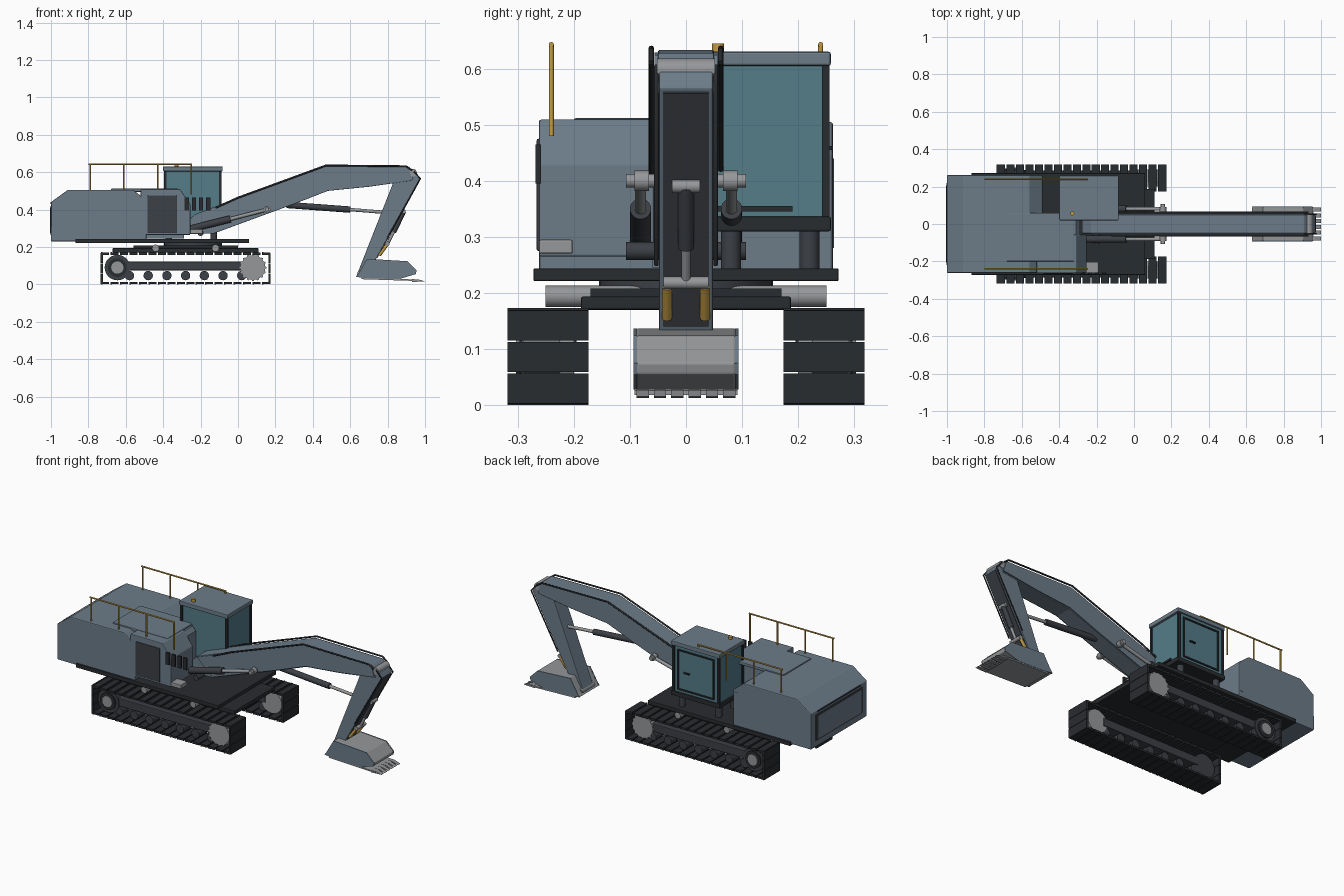
import bpy, bmesh, math
from mathutils import Vector

def mat(name, c):
    m = bpy.data.materials.new(name)
    m.diffuse_color = (*c, 1)
    return m

BODY = mat("body_blue", (0.15, 0.20, 0.25))
GLASS = mat("glass_teal", (0.09, 0.20, 0.25))
BLACK = mat("track_black", (0.022, 0.025, 0.028))
DARK = mat("dark_steel", (0.045, 0.05, 0.06))
STEEL = mat("light_steel", (0.30, 0.31, 0.32))
AMBER = mat("amber", (0.55, 0.33, 0.06))

def finish(name, bm, m, bevel=0):
    bmesh.ops.recalc_face_normals(bm, faces=bm.faces)
    me = bpy.data.meshes.new(name)
    bm.to_mesh(me)
    bm.free()
    ob = bpy.data.objects.new(name, me)
    bpy.context.collection.objects.link(ob)
    me.materials.append(m)
    if bevel:
        b = ob.modifiers.new("bevel", 'BEVEL')
        b.width, b.segments = bevel, 2
    return ob

def add_box(bm, x, y, z):
    v = bmesh.ops.create_cube(bm, size=1)["verts"]
    for p in v:
        p.co = Vector([(r[0] + r[1]) / 2 + c * (r[1] - r[0]) for r, c in zip((x, y, z), p.co)])

def box(name, x, y, z, m, bevel=0):
    bm = bmesh.new()
    add_box(bm, x, y, z)
    return finish(name, bm, m, bevel)

def prism(name, pts, y0, y1, m, bevel=0):
    # x-z profile extruded along y
    bm = bmesh.new()
    f = bm.faces.new([bm.verts.new((x, y0, z)) for x, z in pts])
    g = bmesh.ops.extrude_face_region(bm, geom=[f])["geom"]
    bmesh.ops.translate(bm, vec=(0, y1 - y0, 0), verts=[e for e in g if isinstance(e, bmesh.types.BMVert)])
    return finish(name, bm, m, bevel)

def rod(name, a, b, r, m, n=20):
    a, b = Vector(a), Vector(b)
    bm = bmesh.new()
    bmesh.ops.create_cone(bm, cap_ends=True, segments=n, radius1=r, radius2=r, depth=(b - a).length)
    ob = finish(name, bm, m)
    ob.rotation_mode = 'QUATERNION'
    ob.rotation_quaternion = Vector((0, 0, 1)).rotation_difference(b - a)
    ob.location = (a + b) / 2
    for p in ob.data.polygons:
        p.use_smooth = len(p.vertices) == 4
    return ob

def hub(name, x, z, y0, y1, r, m, n=28):
    return rod(name, (x, y0, z), (x, y1, z), r, m, n)

def hose(name, pts, r, m):
    cu = bpy.data.curves.new(name, 'CURVE')
    cu.dimensions, cu.bevel_depth, cu.bevel_resolution, cu.use_fill_caps = '3D', r, 2, True
    s = cu.splines.new('POLY')
    s.points.add(len(pts) - 1)
    for p, c in zip(s.points, pts):
        p.co = (*c, 1)
    ob = bpy.data.objects.new(name, cu)
    bpy.context.collection.objects.link(ob)
    cu.materials.append(m)

# Crawler tracks, one per side
for s, side in ((-1, "right"), (1, "left")):
    Y = lambda a, b: tuple(sorted((s * a, s * b)))
    yr = Y(0.174, 0.318)
    bm = bmesh.new()
    for i in range(18):
        x = -0.735 + i * 0.0506
        for z in (0.002, 0.158):
            add_box(bm, (x + 0.003, x + 0.046), yr, (z, z + 0.012))
            add_box(bm, (x + 0.003, x + 0.011), yr, (z - 0.002 if z < 0.1 else z + 0.01, z + 0.002 if z < 0.1 else z + 0.015))
    for x in (-0.735, 0.163):
        for i in range(3):
            add_box(bm, (x, x + 0.012), yr, (0.003 + i * 0.056, 0.057 + i * 0.056))
    finish(side + "_track_shoes", bm, BLACK)
    box(side + "_track_frame", (-0.60, 0.04), Y(0.195, 0.285), (0.075, 0.122), DARK, 0.004)
    # Idler with stepped hub, toothed sprocket
    hub(side + "_idler", -0.645, 0.09, s * 0.2, s * 0.29, 0.068, DARK)
    hub(side + "_idler_ring", -0.645, 0.09, s * 0.28, s * 0.297, 0.05, BLACK)
    hub(side + "_idler_hub", -0.645, 0.09, s * 0.28, s * 0.303, 0.033, STEEL)
    hub(side + "_sprocket", 0.08, 0.09, s * 0.2, s * 0.292, 0.066, STEEL)
    for k in range(16):
        a = k * math.pi / 8
        hub(side + "_sprocket_tooth", 0.08 + 0.066 * math.cos(a), 0.09 + 0.066 * math.sin(a),
            s * 0.225, s * 0.29, 0.007, STEEL, 6)
    for k in range(7):
        hub(side + "_roller", -0.58 + k * 0.1, 0.047, s * 0.2, s * 0.285, 0.025, DARK, 18)

# Undercarriage frame and slewing ring
box("centre_frame", (-0.67, 0.11), (-0.187, 0.187), (0.170, 0.194), BLACK, 0.004)
box("upper_centre_plate", (-0.56, 0.0), (-0.17, 0.17), (0.19, 0.208), BLACK)
for x in (-0.44, -0.12):
    hub("cross_tube", x, 0.194, -0.25, 0.25, 0.019, STEEL)
rod("slew_ring", (-0.24, 0, 0.2), (-0.24, 0, 0.224), 0.155, DARK, 40)
box("deck", (-0.87, 0.06), (-0.272, 0.272), (0.221, 0.244), BLACK, 0.003)

# Rear body and counterweight
prism("rear_body", [(-1, 0.23), (-1, 0.44), (-0.91, 0.505), (-0.56, 0.505), (-0.49, 0.45), (-0.49, 0.23)],
      -0.262, 0.262, BODY, 0.005)
prism("right_engine_body", [(-0.52, 0.265), (-0.52, 0.509), (-0.31, 0.509), (-0.255, 0.43), (-0.255, 0.265)],
      -0.262, -0.057, BODY, 0.004)
prism("middle_body", [(-0.52, 0.245), (-0.52, 0.505), (-0.31, 0.505), (-0.29, 0.48), (-0.29, 0.245)],
      -0.06, 0.02, BODY)
box("engine_hood", (-0.68, -0.32), (-0.2, 0.06), (0.495, 0.512), BODY, 0.004)
box("rear_panel", (-1.003, -0.98), (-0.22, 0.22), (0.265, 0.42), DARK, 0.003)
box("rear_panel_face", (-1.005, -0.98), (-0.205, 0.205), (0.275, 0.41), BODY)
box("rear_slot", (-1.004, -0.98), (-0.2, 0.2), (0.432, 0.438), BLACK)
box("right_service_door", (-0.485, -0.325), (-0.266, -0.25), (0.275, 0.475), DARK, 0.003)
box("left_service_panel", (-0.52, -0.5), (0.25, 0.264), (0.28, 0.44), BODY)
for k in range(4):
    box("side_vent", (-0.285 + k * 0.038, -0.262 + k * 0.038), (-0.268, -0.258), (0.395, 0.465), BLACK)
box("access_step", (-0.255, -0.19), (-0.262, -0.202), (0.27, 0.295), STEEL, 0.003)

# Cab
box("cab_floor", (-0.4, -0.082), (0.03, 0.258), (0.31, 0.336), BLACK, 0.003)
for x in (-0.37, -0.13):
    for y in (0.08, 0.22):
        rod("cab_mount", (x, y, 0.24), (x, y, 0.315), 0.018, DARK, 12)
box("cab_glass", (-0.39, -0.095), (0.03, 0.25), (0.33, 0.61), GLASS)
box("cab_roof", (-0.4, -0.082), (0.02, 0.258), (0.605, 0.63), BODY, 0.004)
for x in (-0.396, -0.102):
    for y in (0.024, 0.242):
        box("cab_pillar", (x, x + 0.014), (y, y + 0.014), (0.33, 0.61), BLACK)
box("cab_sill", (-0.1, -0.086), (0.05, 0.19), (0.345, 0.355), BLACK)
for x in (-0.36, -0.13):
    box("door_post", (x, x + 0.008), (0.248, 0.256), (0.35, 0.585), BLACK)
for z in (0.35, 0.58):
    box("door_rail", (-0.36, -0.122), (0.248, 0.256), (z, z + 0.008), BLACK)
box("door_handle", (-0.2, -0.165), (0.25, 0.26), (0.455, 0.462), BLACK)
rod("beacon", (-0.33, 0.057, 0.628), (-0.33, 0.057, 0.645), 0.011, AMBER, 14)

# Handrails
for y in (-0.24, 0.24):
    rod("handrail", (-0.8, y, 0.643), (-0.245, y, 0.643), 0.0045, AMBER, 10)
    for k in range(4):
        x = -0.79 + k * 0.18
        rod("handrail_post", (x, y, 0.48), (x, y, 0.643), 0.0045, AMBER, 10)

# Boom: box beam with raised side plates and hoses on top
boom = [(-0.25, 0.27), (-0.28, 0.33), (-0.23, 0.375), (0.0, 0.462), (0.47, 0.633), (0.91, 0.628),
        (0.945, 0.60), (0.93, 0.555), (0.70, 0.522), (0.48, 0.50), (0.30, 0.43), (-0.13, 0.272)]
prism("boom", boom, -0.05, 0.05, BODY, 0.003)
inner = [(x, z - 0.004) for x, z in boom[2:6]] + [(x, z + 0.006) for x, z in boom[7:]]
for s in (-1, 1):
    prism("boom_side_plate", inner, s * 0.05, s * 0.056, BODY)
    hose("boom_hose", [(-0.12, s * 0.062, 0.41), (0.0, s * 0.062, 0.464), (0.47, s * 0.062, 0.636),
                       (0.9, s * 0.062, 0.632), (0.93, s * 0.062, 0.61)], 0.005, BLACK)
    # Boom lift cylinders
    rod("boom_cylinder", (-0.3, s * 0.081, 0.285), (-0.04, s * 0.081, 0.35), 0.019, DARK)
    rod("boom_cylinder_rod", (-0.04, s * 0.081, 0.35), (0.155, s * 0.081, 0.40), 0.010, STEEL)
    hub("boom_cylinder_eye", 0.155, 0.40, s * 0.066, s * 0.092, 0.018, STEEL)
    hub("boom_foot_pin", -0.2, 0.275, s * 0.04, s * 0.107, 0.016, DARK)
hub("boom_lift_pin", 0.155, 0.40, -0.107, 0.107, 0.012, STEEL)
hub("stick_pivot", 0.935, 0.597, -0.052, 0.052, 0.021, STEEL)

# Stick cylinder under the boom
rod("stick_cylinder", (0.26, 0, 0.425), (0.6, 0, 0.40), 0.017, DARK)
rod("stick_cylinder_rod", (0.6, 0, 0.40), (0.79, 0, 0.385), 0.009, STEEL)

# Stick
stick = [(0.83, 0.545), (0.92, 0.612), (0.952, 0.60), (0.972, 0.565), (0.86, 0.36), (0.71, 0.085), (0.67, 0.04), (0.635, 0.05)]
prism("stick", stick, -0.048, 0.048, BODY, 0.003)
box_front = [(0.965, 0.56), (0.974, 0.556), (0.745, 0.14), (0.736, 0.144)]
prism("stick_front_plate", box_front, -0.04, 0.04, DARK)
for s in (-1, 1):
    hose("stick_hose", [(0.94, s * 0.053, 0.605), (0.975, s * 0.053, 0.565), (0.80, s * 0.053, 0.25)], 0.004, BLACK)
    # Bucket linkage
    rod("bucket_link", (0.795, s * 0.034, 0.21), (0.755, s * 0.034, 0.155), 0.009, AMBER, 8)
    rod("bucket_lever", (0.80, s * 0.03, 0.22), (0.74, s * 0.03, 0.2), 0.009, STEEL, 12)
hub("linkage_pin", 0.80, 0.218, -0.04, 0.04, 0.011, STEEL)
hub("bucket_cylinder_pin", 0.885, 0.39, -0.025, 0.025, 0.012, STEEL)
rod("bucket_cylinder", (0.885, 0, 0.39), (0.832, 0, 0.28), 0.014, DARK)
rod("bucket_cylinder_rod", (0.832, 0, 0.28), (0.80, 0, 0.218), 0.008, STEEL)

# Bucket with side plates, lip and teeth
bucket = [(0.63, 0.04), (0.645, 0.06), (0.69, 0.137), (0.905, 0.124), (0.955, 0.075), (0.95, 0.055), (0.86, 0.028), (0.70, 0.033)]
prism("bucket_shell", bucket, -0.088, 0.088, STEEL, 0.003)
for s in (-1, 1):
    prism("bucket_side", bucket, s * 0.087, s * 0.094, BODY)
prism("bucket_lip", [(0.66, 0.036), (0.96, 0.026), (0.96, 0.018), (0.66, 0.028)], -0.092, 0.092, STEEL)
for k in range(6):
    y = -0.077 + k * 0.0308
    prism("bucket_tooth", [(0.93, 0.028), (0.965, 0.027), (1.0, 0.016), (0.93, 0.013)], y - 0.011, y + 0.011, STEEL)
hub("bucket_pin", 0.655, 0.055, -0.06, 0.06, 0.018, STEEL)
